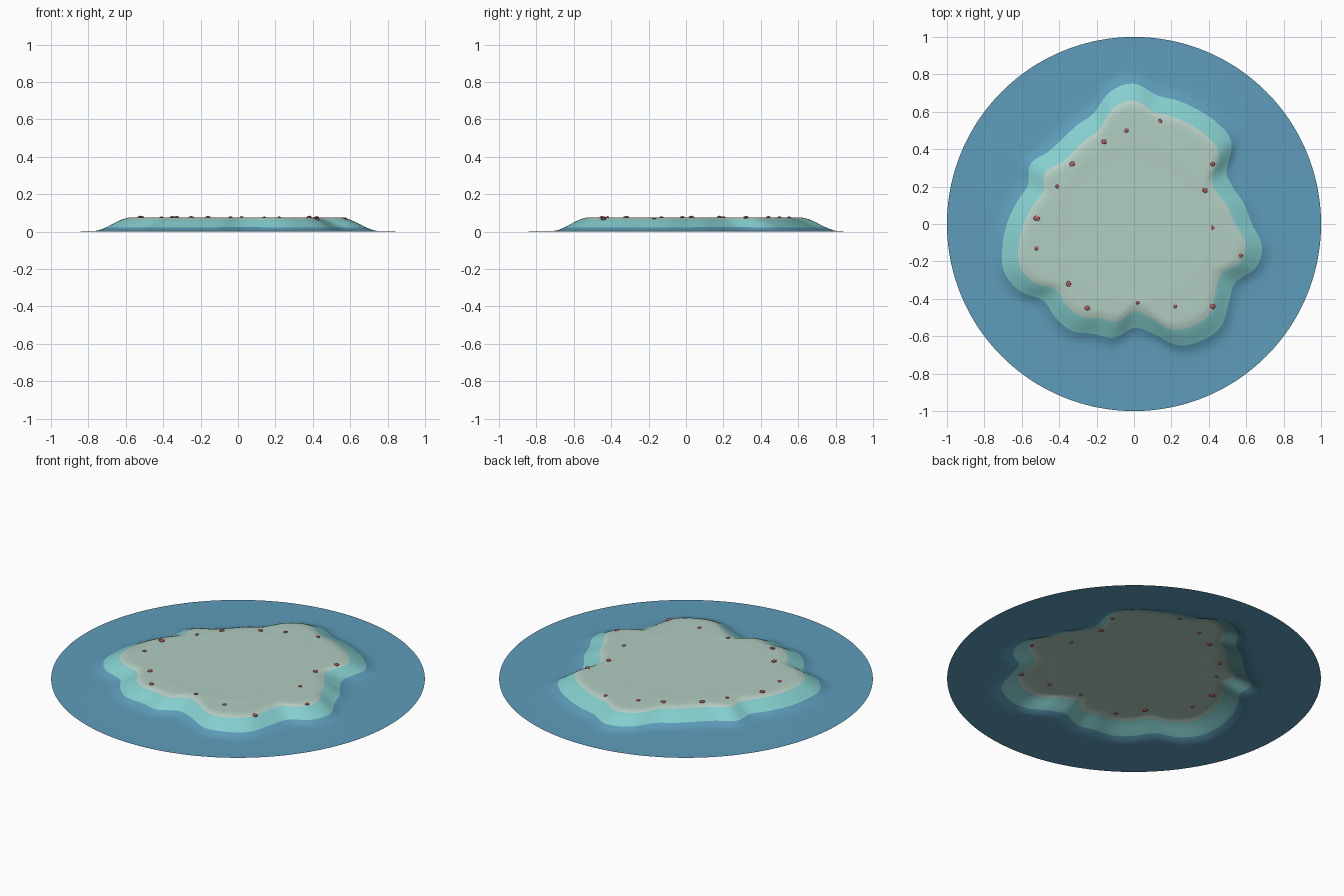
import bpy
import bmesh
import math
from mathutils import Vector

default_cube = bpy.data.objects.get("Cube")
if default_cube:
    bpy.data.objects.remove(default_cube, do_unlink=True)


def make_material(name, red, green, blue):
    """Flat material from display colour values, converted to linear."""
    def linear(value):
        value /= 255
        return value / 12.92 if value <= 0.04045 else ((value + 0.055) / 1.055) ** 2.4
    colour = (linear(red), linear(green), linear(blue), 1.0)
    material = bpy.data.materials.new(name)
    material.use_nodes = True
    material.diffuse_color = colour
    shader = material.node_tree.nodes["Principled BSDF"]
    shader.inputs["Base Color"].default_value = colour
    shader.inputs["Roughness"].default_value = 0.9
    return material


sand = make_material("sand", 177, 205, 193)
pale_sand = make_material("pale sand", 186, 207, 197)
shallows = make_material("turquoise shallows", 133, 208, 207)
sea = make_material("sea blue", 94, 157, 187)
coral = make_material("coral pink", 190, 98, 108)

# Shoreline radius in hundredths, every ten degrees anticlockwise from +x
SHORE = [63, 60, 56.5, 57, 68, 70, 70, 70, 70, 75, 72, 63,
         61, 59.5, 60, 64, 60.5, 64, 68, 71.5, 74, 71, 63.5, 65.3,
         66, 62.5, 61.8, 55.5, 59.5, 69, 72, 72, 66, 62.5, 69, 69.5]
SEGMENTS = 240
BEACH_START, BEACH_END = -0.14, 0.07


def shore_radius(angle):
    """Smooth periodic curve through the shoreline radii."""
    count = len(SHORE)
    position = (angle / math.tau) % 1 * count
    index = int(position)
    t = position - index
    a, b, c, d = (SHORE[(index + k) % count] / 100 for k in (-1, 0, 1, 2))
    return b + 0.5 * t * (c - a + t * (2*a - 5*b + 4*c - d + t * (3*(b - c) + d - a)))


def smooth_step(low, high, value):
    t = min(max((value - low) / (high - low), 0), 1)
    return t * t * (3 - 2 * t)


def height(radius, angle):
    """Flat island top, rounded beach slope and nearly flat sea."""
    slope = smooth_step(BEACH_START, BEACH_END, radius - shore_radius(angle))
    sea_level = 0.005 * (1 - smooth_step(0.6, 1, radius))
    ripple = 0.0015 * math.exp(-((radius - 0.42) / 0.025) ** 2)
    return sea_level + (0.07 + ripple) * (1 - slope)


# Each ring is a function from the local shore radius to a distance from centre
rings = []
for step in range(1, 21):
    rings.append((lambda shore, t=step / 20:
                  t * ((1 - t**4) * 0.5 + t**4 * (shore + BEACH_START)), 0))
for offset, slot in [(-0.125, 0), (-0.11, 0), (-0.09, 1), (-0.07, 2), (-0.05, 2),
                     (-0.03, 2), (-0.015, 2), (0, 2), (0.015, 3), (0.03, 3),
                     (0.05, 3), (0.07, 3)]:
    rings.append((lambda shore, d=offset: shore + d, slot))
for step in range(1, 7):
    rings.append((lambda shore, t=step / 6:
                  (1 - t) * (shore + BEACH_END) + t, 3))

# Island and sea: one continuous open sheet
bm = bmesh.new()
centre = bm.verts.new((0, 0, height(0, 0)))
previous = None
for ring_radius, slot in rings:
    current = []
    for i in range(SEGMENTS):
        angle = math.tau * i / SEGMENTS
        r = ring_radius(shore_radius(angle))
        current.append(bm.verts.new((r * math.cos(angle), r * math.sin(angle),
                                     height(r, angle))))
    for i in range(SEGMENTS):
        j = (i + 1) % SEGMENTS
        if previous is None:
            face = bm.faces.new((centre, current[i], current[j]))
        else:
            face = bm.faces.new((previous[i], current[i], current[j], previous[j]))
        face.material_index = slot
        face.smooth = True
    previous = current
mesh = bpy.data.meshes.new("island_and_sea")
bm.to_mesh(mesh)
bm.free()
for material in (sand, pale_sand, shallows, sea):
    mesh.materials.append(material)
island = bpy.data.objects.new("island_and_sea", mesh)
bpy.context.collection.objects.link(island)

# Pebbles scattered around the island top: x, y and size in hundredths
PEBBLES = [(-4, 50, 1.4), (14, 55, 1.3), (-16, 44, 1.7), (-33, 32, 1.8),
           (-41, 20, 1.3), (-52, 3, 2), (-52, -13, 1.4), (-35, -32, 1.8),
           (-25, -45, 1.7), (2, -42, 1.2), (22, -44, 1.3), (42, -44, 1.8),
           (57, -17, 1.4), (42, -2, 1.3), (38, 18, 1.7), (42, 32, 1.5)]
for number, (x, y, size) in enumerate(PEBBLES, 1):
    place = Vector((x, y, 0)) / 100
    place.z = height(place.length, math.atan2(y, x))
    bpy.ops.mesh.primitive_ico_sphere_add(subdivisions=1, radius=size / 100,
                                          location=place, rotation=(0, 0, number))
    pebble = bpy.context.object
    pebble.name = f"pebble_{number}"
    pebble.scale = (1, 0.85, 0.5)
    pebble.data.materials.append(coral)
